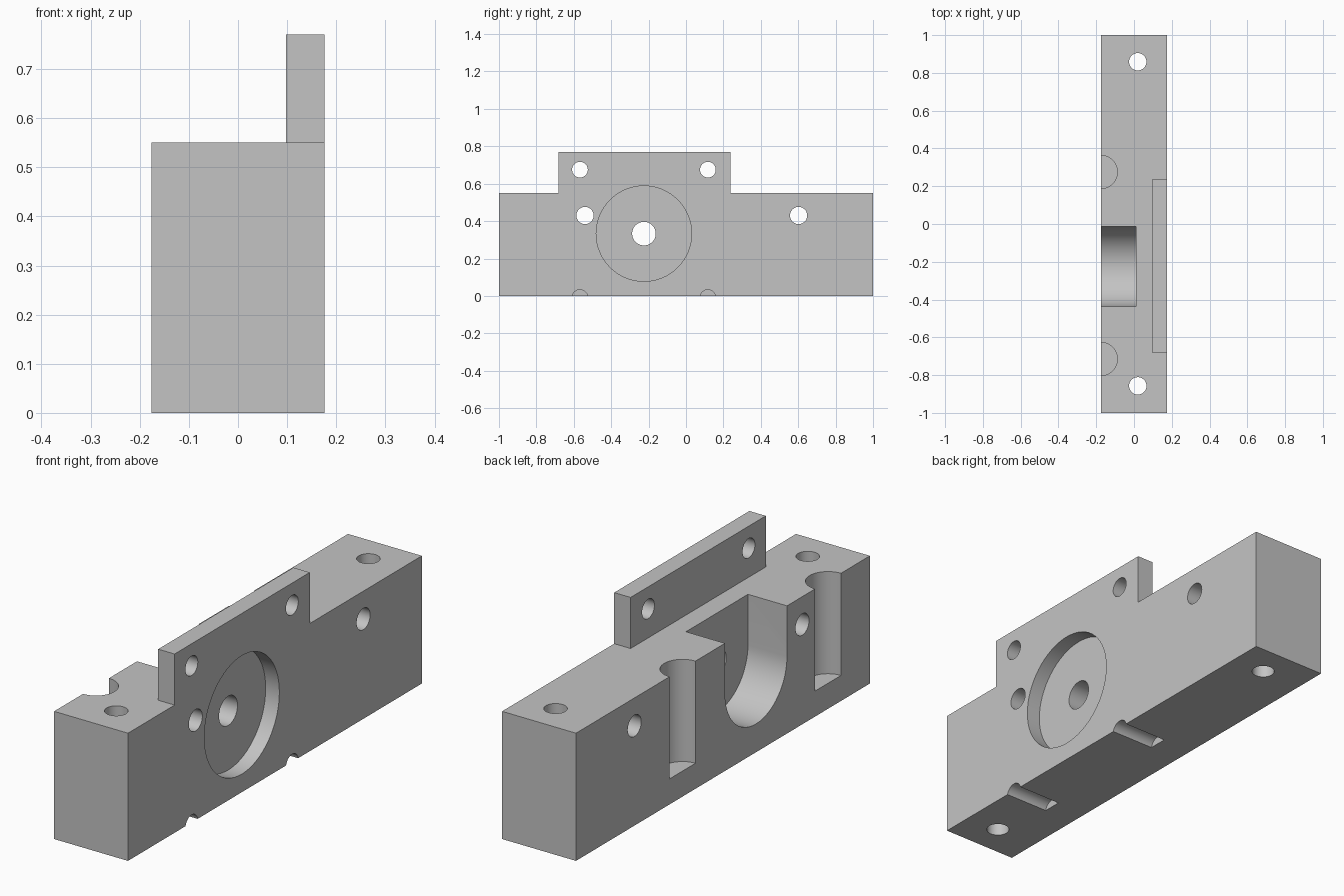
import bpy
import math
from mathutils import Matrix

if "Cube" in bpy.data.objects:
    bpy.data.objects.remove(bpy.data.objects["Cube"], do_unlink=True)

# Main dimensions
HALF_W, HALF_L = 0.176, 1.0
BLOCK_H, TOTAL_H = 0.55, 0.77
FLANGE_X = 0.098
FLANGE_Y = (-0.683, 0.237)
BORE_Y, BORE_Z = -0.225, 0.333
BOLT = 0.342          # half spacing of the square bolt pattern
OVER = 0.1            # how far cutters stick out of the body

metal = bpy.data.materials.new("grey metal")
metal.use_nodes = True
grey = (0.55, 0.55, 0.55, 1)
metal.diffuse_color = grey
metal.node_tree.nodes["Principled BSDF"].inputs["Base Color"].default_value = grey


def box(name, x, y, z):
    """Box spanning three (min, max) ranges."""
    bpy.ops.mesh.primitive_cube_add(size=1)
    ob = bpy.context.object
    ob.name = name
    size = [r[1] - r[0] for r in (x, y, z)]
    mid = [(r[0] + r[1]) / 2 for r in (x, y, z)]
    ob.data.transform(Matrix.Translation(mid) @ Matrix.Diagonal((*size, 1)))
    return ob


def rod(name, radius, axis, a, b, span):
    """Cylinder along x at (y, z) = (a, b), or along z at (x, y) = (a, b)."""
    bpy.ops.mesh.primitive_cylinder_add(vertices=64, radius=radius, depth=span[1] - span[0])
    ob = bpy.context.object
    ob.name = name
    mid = sum(span) / 2
    if axis == "X":
        place = Matrix.Translation((mid, a, b)) @ Matrix.Rotation(math.pi / 2, 4, "Y")
    else:
        place = Matrix.Translation((a, b, mid))
    ob.data.transform(place)
    return ob


# Body blank
body = box("mounting_block", (-HALF_W, HALF_W), (-HALF_L, HALF_L), (0, TOTAL_H))
through_x = (-HALF_W - OVER, HALF_W + OVER)
through_y = (-HALF_L - OVER, HALF_L + OVER)
above = (BLOCK_H, TOTAL_H + OVER)

# Clear the space around the raised flange
cutters = [
    box("rear_step", (through_x[0], FLANGE_X), through_y, above),
    box("front_step", through_x, (through_y[0], FLANGE_Y[0]), above),
    box("back_step", through_x, (FLANGE_Y[1], through_y[1]), above),
]

# Round recess and centre hole
cutters.append(rod("recess", 0.255, "X", BORE_Y, BORE_Z, (HALF_W - 0.065, through_x[1])))
cutters.append(rod("centre_hole", 0.063, "X", BORE_Y, BORE_Z, through_x))

# U-shaped pocket on the left-hand face
pocket_x, pocket_r = (through_x[0], 0.01), 0.211
cutters.append(rod("pocket_round", pocket_r, "X", BORE_Y, BORE_Z, pocket_x))
cutters.append(box("pocket_open", pocket_x, (BORE_Y - pocket_r, BORE_Y + pocket_r),
                   (BORE_Z, BLOCK_H + OVER)))

# Bolt pattern: flange holes above, short grooves below
for side in (-1, 1):
    y = BORE_Y + side * BOLT
    cutters.append(rod("flange_hole", 0.042, "X", y, BORE_Z + BOLT, through_x))
    cutters.append(rod("groove", 0.042, "X", y, BORE_Z - BOLT, (HALF_W - 0.207, through_x[1])))

# Cross holes
for y in (-0.54, 0.602):
    cutters.append(rod("cross_hole", 0.046, "X", y, 0.43, through_x))

# Vertical end holes
for y in (-0.857, 0.859):
    cutters.append(rod("end_hole", 0.046, "Z", 0.02, y, (-OVER, TOTAL_H + OVER)))

# Half-round vertical slots
for y in (-0.715, 0.275):
    cutters.append(rod("half_round_slot", 0.088, "Z", -HALF_W, y, (0.11, TOTAL_H + OVER)))

# Cut everything out of the blank
bpy.ops.object.select_all(action="DESELECT")
bpy.context.view_layer.objects.active = body
body.select_set(True)
for cutter in cutters:
    mod = body.modifiers.new(cutter.name, "BOOLEAN")
    mod.operation = "DIFFERENCE"
    mod.solver = "EXACT"
    mod.object = cutter
    bpy.ops.object.modifier_apply(modifier=mod.name)
    bpy.data.objects.remove(cutter, do_unlink=True)

body.data.materials.clear()
body.data.materials.append(metal)
bpy.ops.object.shade_smooth_by_angle(angle=math.radians(30))
